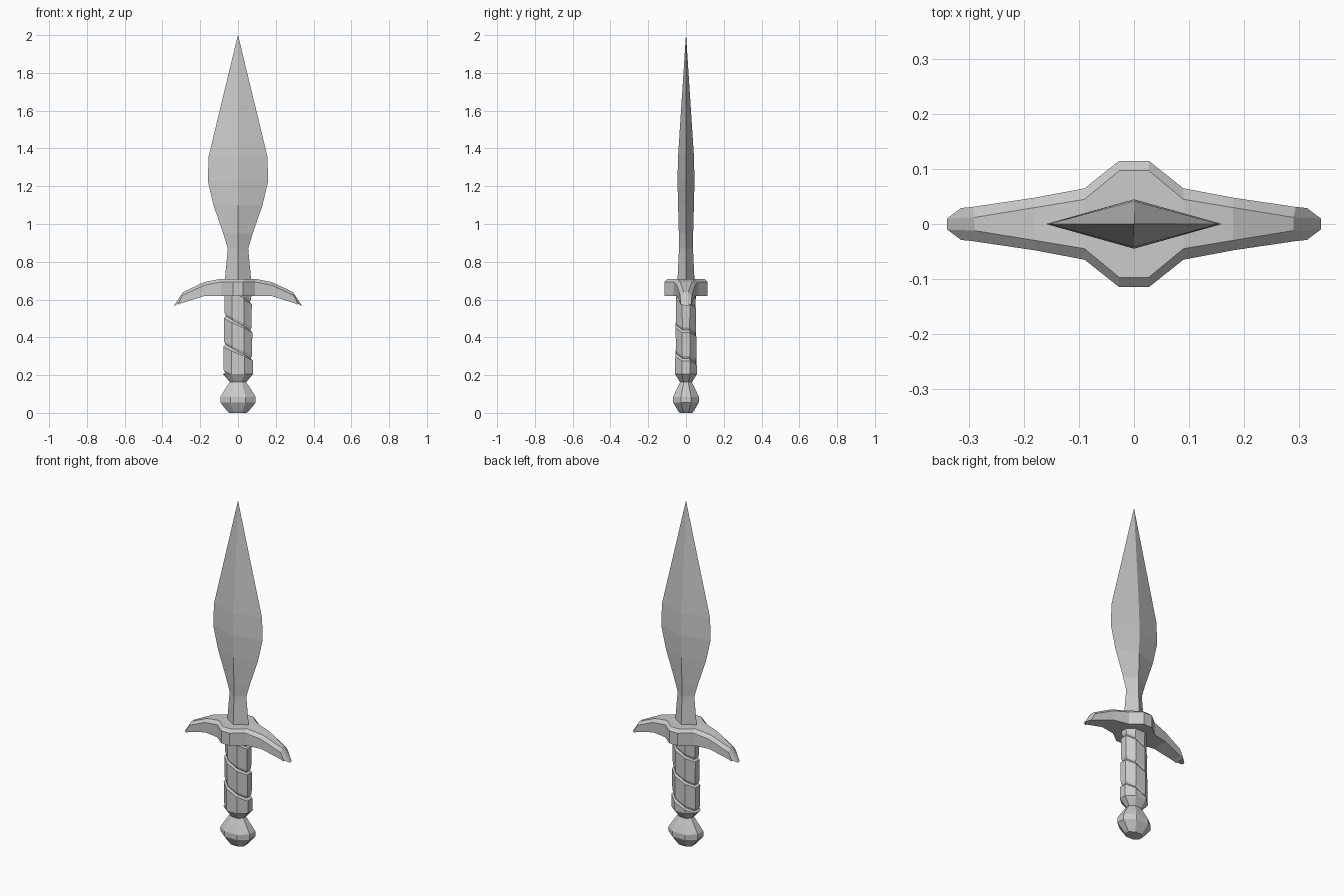
import bpy, bmesh

if "Cube" in bpy.data.objects:
    bpy.data.objects.remove(bpy.data.objects["Cube"])

OCT = [(-.08, -.022), (-.035, -.058), (.035, -.058), (.08, -.022),
       (.08, .022), (.035, .058), (-.035, .058), (-.08, .022)]


def finish(name, bm):
    bmesh.ops.remove_doubles(bm, verts=bm.verts, dist=0.0004)
    bmesh.ops.recalc_face_normals(bm, faces=bm.faces)
    me = bpy.data.meshes.new(name)
    bm.to_mesh(me)
    bm.free()
    bpy.context.collection.objects.link(bpy.data.objects.new(name, me))


def loft(name, rings):
    """Skin a stack of closed rings and cap both ends."""
    bm = bmesh.new()
    rows = [[bm.verts.new(p) for p in r] for r in rings]
    n = len(rows[0])
    for a, b in zip(rows, rows[1:]):
        for i in range(n):
            j = (i + 1) % n
            bm.faces.new((a[i], a[j], b[j], b[i]))
    bm.faces.new(rows[0])
    bm.faces.new(rows[-1])
    finish(name, bm)


# Blade: diamond sections (z, half width, half thickness)
blade = [(.68, .072, .046), (.87, .054, .037), (.95, .078, .038), (1.1, .13, .042),
         (1.23, .16, .045), (1.36, .155, .042), (2.0, .0005, .0005)]
loft("blade", [[(-w, 0, z), (0, -t, z), (w, 0, z), (0, t, z)] for z, w, t in blade])

# Guard: chamfered sections (x inner, x outer, y inner, y outer, z top, z edge, z bottom)
half = [(.027, .027, .097, .115, .71, .693, .62), (.09, .09, .045, .065, .71, .693, .62),
        (.18, .18, .03, .048, .692, .675, .618), (.29, .295, .012, .031, .64, .622, .582),
        (.34, .315, .01, .029, .565, .58, .573)]


def guard_ring(s, st):
    xi, xo, yi, yo, zt, ze, zb = st
    return [(s*xi, -yi, zt), (s*xo, -yo, ze), (s*xo, -yo, zb),
            (s*xo, yo, zb), (s*xo, yo, ze), (s*xi, yi, zt)]


loft("guard", [guard_ring(-1, st) for st in reversed(half)] + [guard_ring(1, st) for st in half])

# Grip: octagonal handle with a spiral groove
Z0, Z1, PITCH = .205, .635, .15
DROP = [0, .15, .35, .5, .5, .65, .85, 1, 1]
GROOVE = [(-.014, 1), (-.002, .86), (.012, .95)]


def grip_point(k, turn, dz, s):
    z = .365 + PITCH * (turn - DROP[k]) + dz
    if z <= Z0 or z >= Z1:
        z, s = min(max(z, Z0), Z1), 1
    s *= 1 - .1 * (z - Z0) / (Z1 - Z0)
    x, y = OCT[k % 8]
    return x * s, y * s, z


bm = bmesh.new()
cols = [[bm.verts.new(grip_point(k, t, dz, s)) for t in range(-2, 5) for dz, s in GROOVE]
        for k in range(9)]
for a, b in zip(cols, cols[1:]):
    for i in range(len(a) - 1):
        bm.faces.new((a[i], b[i], b[i + 1], a[i + 1]))
bmesh.ops.remove_doubles(bm, verts=bm.verts, dist=0.0004)
finish("grip", bm)


# Pommel and collar: octagonal rings (z, scale)
def oct_stack(name, prof):
    loft(name, [[(x * s, y * s, z) for x, y in OCT] for z, s in prof])


oct_stack("grip_collar", [(.16, .52), (.206, 1)])
oct_stack("pommel", [(0, .6), (.014, .76), (.055, 1.17), (.085, 1.17), (.125, .86), (.165, .52)])
